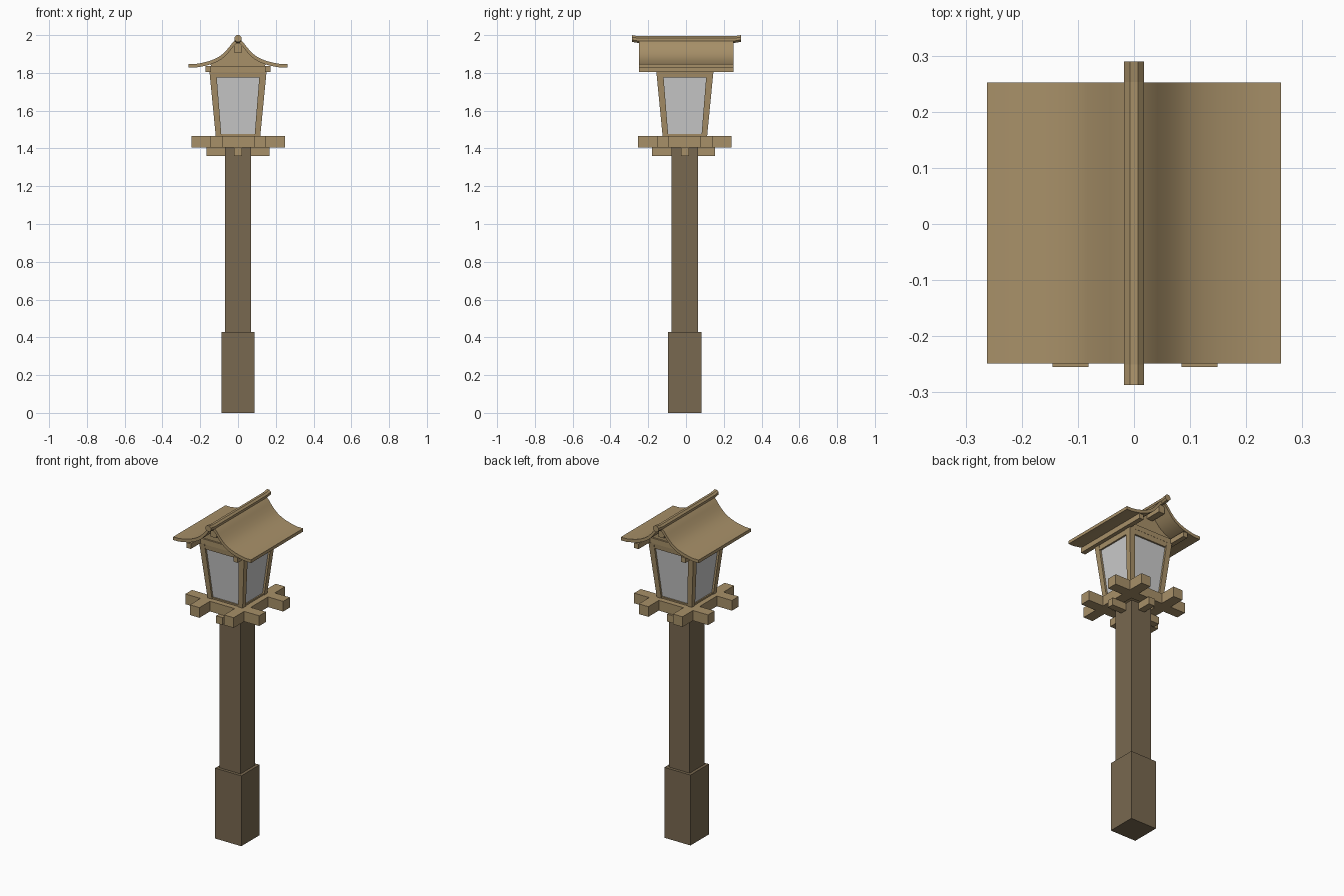
import bpy, bmesh, math

if "Cube" in bpy.data.objects:
    bpy.data.objects.remove(bpy.data.objects["Cube"])

def mat(name, c):
    m = bpy.data.materials.new(name)
    m.diffuse_color = (*c, 1)
    m.use_nodes = True
    m.node_tree.nodes["Principled BSDF"].inputs["Base Color"].default_value = m.diffuse_color
    return m

WOOD = mat("light_wood", (0.39, 0.28, 0.14))
POST = mat("dark_wood", (0.19, 0.14, 0.08))
CY = -0.006  # slight depth offset of the body

def mesh(name, verts, faces, m=None):
    me = bpy.data.meshes.new(name)
    me.from_pydata(verts, [], faces)
    bm = bmesh.new()
    bm.from_mesh(me)
    bmesh.ops.recalc_face_normals(bm, faces=bm.faces)
    bm.to_mesh(me)
    bm.free()
    ob = bpy.data.objects.new(name, me)
    bpy.context.collection.objects.link(ob)
    if m:
        me.materials.append(m)
    return ob

def loft(name, rings, m=None):
    """Skin equal-length closed rings and cap both ends."""
    n = len(rings[0])
    verts = [v for r in rings for v in r]
    faces = [tuple(range(n)), tuple(range(len(verts) - n, len(verts)))]
    for k in range(len(rings) - 1):
        for i in range(n):
            j = (i + 1) % n
            faces.append((k*n + i, k*n + j, k*n + n + j, k*n + n + i))
    return mesh(name, verts, faces, m)

def rect(x0, x1, y0, y1, z):
    return [(x0, y0, z), (x1, y0, z), (x1, y1, z), (x0, y1, z)]

def box(name, x, y, z, m=WOOD):
    return loft(name, [rect(*x, *y, z[0]), rect(*x, *y, z[1])], m)

def smooth(ob):
    bpy.ops.object.select_all(action='DESELECT')
    ob.select_set(True)
    bpy.context.view_layer.objects.active = ob
    bpy.ops.object.shade_smooth_by_angle(angle=math.radians(30))

# Post and its sleeve
box("post_base", (-.088, .088), (CY-.088, CY+.088), (0, .428), POST)
box("post", (-.07, .07), (CY-.07, CY+.07), (.428, 1.405), POST)

# Small cross bracket under the platform
box("bracket_x", (-.166, .166), (CY-.021, CY+.021), (1.36, 1.405))
box("bracket_y", (-.021, .021), (-.179, .153), (1.36, 1.405))

# Platform of four crossing beams
for s, side in ((-1, "a"), (1, "b")):
    c = s * .115
    box("platform_beam_y_" + side, (c-.032+.0015, c+.032+.0015), (CY-.2485, CY+.2475), (1.405, 1.467))
    box("platform_beam_x_" + side, (-.247, .25), (CY+c-.032, CY+c+.032), (1.405, 1.467))

# Tapered lantern box
Z0, Z1 = 1.467, 1.805
def half(z):
    return .118 + (.151 - .118) * (z - Z0) / (Z1 - Z0)

def frustum(name, z0, z1, inset, m=None):
    rings = []
    for z in (z0, z1):
        h = half(z) - inset
        rings.append(rect(-h, h, CY-h, CY+h, z))
    return loft(name, rings, m)

frustum("glass", 1.475, 1.78, .012)
frustum("lantern_sill", Z0, 1.477, .004, WOOD)
frustum("lantern_head", 1.775, Z1, .002, WOOD)
for sx in (-1, 1):
    for sy in (-1, 1):
        rings = []
        for z, w in ((Z0, .03), (Z1, .036)):
            h = half(z)
            rings.append(rect(sx*(h-w), sx*h, CY+sy*(h-w), CY+sy*h, z))
        loft("lantern_corner_post", rings, WOOD)

# Beams carrying the roof
for s in (-1, 1):
    box("eave_purlin", sorted((s*.143, s*.172)), (-.249, .2525), (1.805, 1.836))
    y = CY + s*.13
    box("tie_beam", (-.143, .143), (y-.02, y+.02), (1.805, 1.836))
box("ridge_pole", (-.02, .02), (-.235, .238), (1.908, 1.955))

# Curved gable roof from an upper curve and an offset lower curve
top = [(.262, 1.847), (.225, 1.847), (.19, 1.853), (.155, 1.862), (.125, 1.873), (.1, 1.886),
       (.08, 1.901), (.06, 1.921), (.042, 1.943), (.028, 1.961), (.012, 1.975)]
low = [(.262, 1.828), (.225, 1.828), (.18, 1.836), (.145, 1.845), (.115, 1.857), (.09, 1.871),
       (.067, 1.889), (.048, 1.91), (.03, 1.933), (.016, 1.95), (.006, 1.956)]
def mirrored(p):
    return p + [(-x, z) for x, z in reversed(p)]

outline = mirrored(top) + list(reversed(mirrored(low)))
n = len(outline)
verts = [(x, y, z) for y in (-.249, .2525) for x, z in outline]
faces = [(i, (i+1) % n, n + (i+1) % n, n + i) for i in range(n)]
for o in (0, n):  # end caps as strips between the two curves
    faces += [(o+i, o+i+1, o+n-2-i, o+n-1-i) for i in range(n//2 - 1)]
smooth(mesh("roof", verts, faces, WOOD))

# Gable fill under the roof
fill = mirrored([(.143, 1.836)] + low[3:])
loft("gable_panel", [[(x, y, z) for x, z in fill] for y in (CY-.14, CY+.14)], WOOD)

# Eight-sided ridge roll with lifted ends
rings = []
for y, zc in ((-.287, 1.982), (-.25, 1.976), (.253, 1.976), (.29, 1.982)):
    r = .018 / math.cos(math.pi / 8)
    rings.append([(r*math.cos(a), y, zc + r*math.sin(a))
                  for a in (math.pi * (2*i + 1) / 8 for i in range(8))])
loft("ridge_roll", rings, WOOD)
